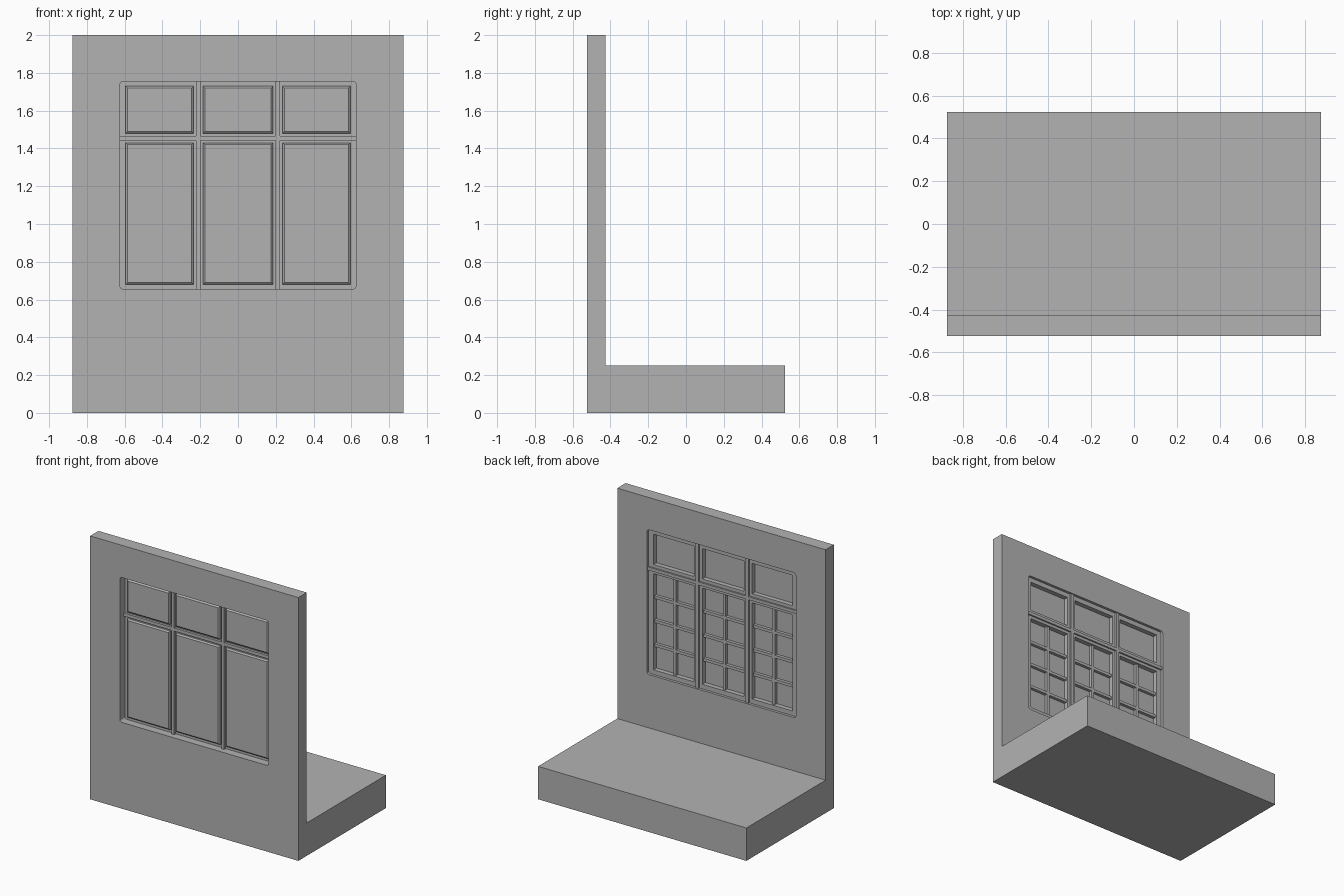
import bpy, bmesh

cube = bpy.data.objects.get("Cube")
if cube:
    bpy.data.objects.remove(cube, do_unlink=True)

# Single plaster grey
grey = bpy.data.materials.new("plain_grey")
grey.use_nodes = True
colour = (0.45, 0.45, 0.45, 1)
grey.diffuse_color = colour
grey.node_tree.nodes["Principled BSDF"].inputs["Base Color"].default_value = colour


def finish(name, bm):
    bmesh.ops.recalc_face_normals(bm, faces=bm.faces)
    mesh = bpy.data.meshes.new(name)
    bm.to_mesh(mesh)
    bm.free()
    mesh.materials.append(grey)
    obj = bpy.data.objects.new(name, mesh)
    bpy.context.collection.objects.link(obj)
    return obj


def loft(name, rings):
    """Join matching rings of points and cap both ends."""
    bm = bmesh.new()
    loops = [[bm.verts.new(p) for p in ring] for ring in rings]
    n = len(loops[0])
    for a, b in zip(loops, loops[1:]):
        for i in range(n):
            j = (i + 1) % n
            bm.faces.new((a[i], a[j], b[j], b[i]))
    bm.faces.new(loops[0])
    bm.faces.new(loops[-1])
    return finish(name, bm)


def rect(x, z, y, inset=0):
    x0, x1, z0, z1 = x[0] + inset, x[1] - inset, z[0] + inset, z[1] - inset
    return [(x0, y, z0), (x1, y, z0), (x1, y, z1), (x0, y, z1)]


def box(name, x, y, z):
    return loft(name, [rect(x, z, v) for v in y])


# Main sizes
HALF, FRONT, BACK, DEEP = 0.875, -0.525, -0.425, 0.525
OPEN_X, OPEN_Z = (-0.625, 0.625), (0.655, 1.755)
FRAME_Y = (-0.465, -0.445)

# Wall and floor slab as one L profile
profile = [(FRONT, 0), (DEEP, 0), (DEEP, 0.25), (BACK, 0.25), (BACK, 2), (FRONT, 2)]
wall = loft("wall_and_floor", [[(x, y, z) for y, z in profile] for x in (-HALF, HALF)])

# Round-cornered window opening
cutter = box("opening_cutter", OPEN_X, (-0.6, -0.35), OPEN_Z)
bm = bmesh.new()
bm.from_mesh(cutter.data)
corners = [e for e in bm.edges if abs(e.verts[0].co.y - e.verts[1].co.y) > 0.1]
bmesh.ops.bevel(bm, geom=corners, offset=0.018, segments=4, profile=0.5, affect='EDGES')
bm.to_mesh(cutter.data)
bm.free()
cutter.hide_render = True
cutter.hide_set(True)
cut = wall.modifiers.new("window_opening", 'BOOLEAN')
cut.operation = 'DIFFERENCE'
cut.solver = 'EXACT'
cut.object = cutter

# Frame: full-height posts with rails between them
bays = [(-0.595, -0.235), (-0.185, 0.185), (0.235, 0.595)]
rows = [(0.68, 1.43), (1.48, 1.73)]
LIP = 0.01


def gaps(spans, limits):
    """Solid strips left between the spans."""
    starts = [limits[0]] + [b - LIP for a, b in spans]
    ends = [a + LIP for a, b in spans] + [limits[1]]
    return list(zip(starts, ends))


for post in gaps(bays, OPEN_X):
    box("frame_post", post, FRAME_Y, OPEN_Z)
for rail in gaps(rows, OPEN_Z):
    for a, b in bays:
        box("frame_rail", (a + LIP, b - LIP), FRAME_Y, rail)

# Raised strips on the mullions and transom
STRIP_Y = (-0.483, -0.433)
for x in (-0.21, 0.21):
    box("mullion_strip", (x - 0.012, x + 0.012), STRIP_Y, OPEN_Z)
for a, b in gaps([(-0.212, -0.208), (0.208, 0.212)], OPEN_X)[::2] + [(-0.198, 0.198)]:
    lo, hi = max(a, OPEN_X[0]), min(b, OPEN_X[1])
    if lo < -0.3:
        hi = -0.222
    elif hi > 0.3:
        lo = 0.222
    box("transom_strip", (lo, hi), STRIP_Y, (1.442, 1.466))

# Chamfered panes, hollow behind
GLASS = -0.481
for i, bay in enumerate(bays):
    for j, row in enumerate(rows):
        steps = [(GLASS, LIP), (FRAME_Y[0], LIP), (FRAME_Y[0], 0), (-0.478, 0), (-0.487, LIP)]
        loft("window_pane", [rect(bay, row, y, inset) for y, inset in steps])

    # Glazing bars on the inside of the tall panes
    x0, x1 = bay[0] + LIP, bay[1] - LIP
    z0, z1 = rows[0][0] + LIP, rows[0][1] - LIP
    mid, w = (x0 + x1) / 2, 0.011
    bar_y = (GLASS, -0.458)
    box("glazing_bar_upright", (mid - w, mid + w), bar_y, (z0, z1))
    for k in (1, 2, 3):
        z = z0 + (z1 - z0) * k / 4
        for side in ((x0, mid - w), (mid + w, x1)):
            box("glazing_bar_cross", side, bar_y, (z - w, z + w))
